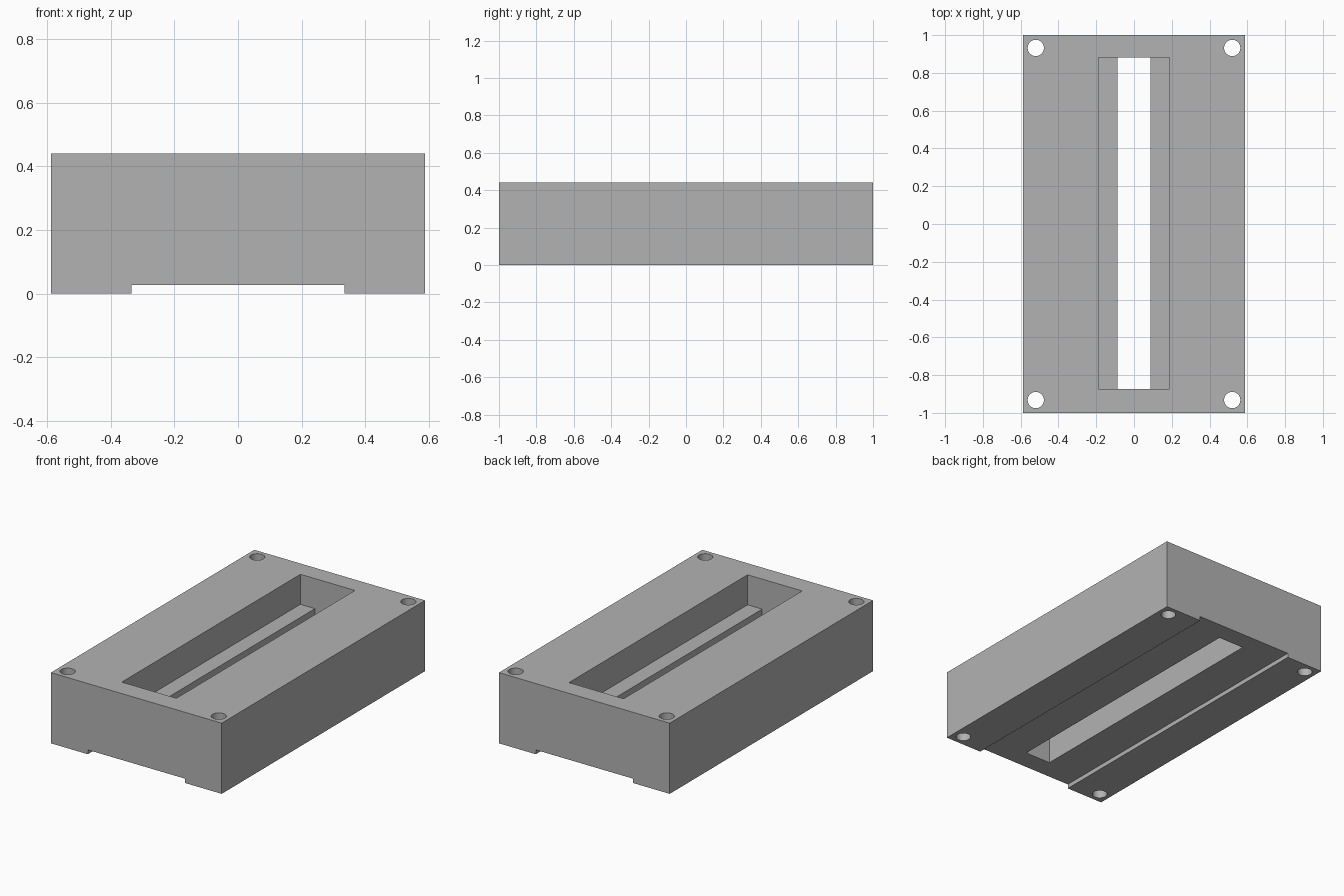
import bpy
import bmesh
import math

default_cube = bpy.data.objects.get("Cube")
if default_cube:
    bpy.data.objects.remove(default_cube, do_unlink=True)

HEIGHT = 0.44
OVER = 0.1  # how far cutters reach past the surface

grey = bpy.data.materials.new("matte grey")
grey.use_nodes = True
colour = (0.45, 0.45, 0.45, 1)
grey.diffuse_color = colour
grey.node_tree.nodes["Principled BSDF"].inputs["Base Color"].default_value = colour


def prism(name, half_profile, y_front, y_back):
    """Mirror an x-z half profile (listed bottom to top) and extrude it along y."""
    outline = half_profile + [(-x, z) for x, z in reversed(half_profile)]
    bm = bmesh.new()
    face = bm.faces.new([bm.verts.new((x, y_front, z)) for x, z in outline])
    extruded = bmesh.ops.extrude_face_region(bm, geom=[face])["geom"]
    moved = [v for v in extruded if isinstance(v, bmesh.types.BMVert)]
    bmesh.ops.translate(bm, verts=moved, vec=(0, y_back - y_front, 0))
    bmesh.ops.recalc_face_normals(bm, faces=bm.faces)
    mesh = bpy.data.meshes.new(name)
    bm.to_mesh(mesh)
    bm.free()
    obj = bpy.data.objects.new(name, mesh)
    bpy.context.collection.objects.link(obj)
    mesh.materials.append(grey)
    return obj


def cut(target, cutter):
    """Subtract a cutter from the target, then discard the cutter."""
    cutter.hide_render = True
    mod = target.modifiers.new("cut", 'BOOLEAN')
    mod.operation = 'DIFFERENCE'
    mod.solver = 'EXACT'
    mod.object = cutter
    bpy.ops.object.select_all(action='DESELECT')
    bpy.context.view_layer.objects.active = target
    target.select_set(True)
    bpy.ops.object.modifier_apply(modifier=mod.name)
    bpy.data.objects.remove(cutter, do_unlink=True)


# Block with a shallow channel running along its underside
block = prism("slotted_block",
              [(0.334, 0.027), (0.334, 0), (0.588, 0), (0.588, HEIGHT)], -1, 1)

# Stepped well: wide pocket above, narrow slot right through below
well = prism("well_cutter",
             [(0.088, -OVER), (0.088, 0.253), (0.188, 0.253), (0.188, HEIGHT + OVER)],
             -0.874, 0.882)
cut(block, well)

# Corner bolt holes
for sx in (-1, 1):
    for sy in (-1, 1):
        bpy.ops.mesh.primitive_cylinder_add(
            vertices=40, radius=0.043, depth=HEIGHT + 2 * OVER,
            location=(sx * 0.52, sy * 0.932, HEIGHT / 2))
        hole = bpy.context.object
        hole.name = "hole_cutter"
        hole.data.materials.append(grey)
        cut(block, hole)

bpy.ops.object.select_all(action='DESELECT')
bpy.context.view_layer.objects.active = block
block.select_set(True)
bpy.ops.object.shade_smooth_by_angle(angle=math.radians(30))
